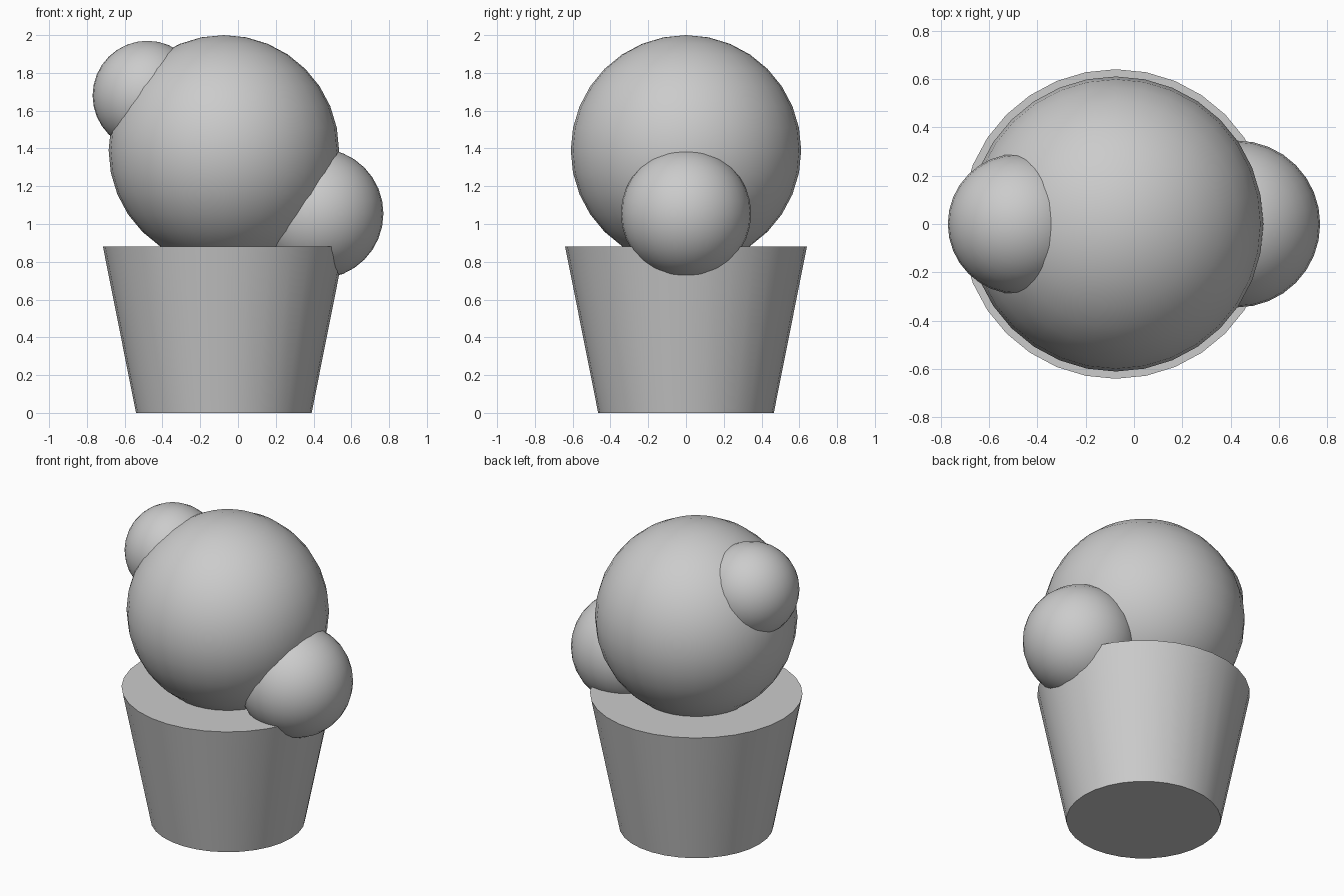
import bpy
import math

cube = bpy.data.objects.get("Cube")
if cube:
    bpy.data.objects.remove(cube, do_unlink=True)

GREY = (0.6, 0.6, 0.6, 1.0)
CENTRE_X = -0.075

grey = bpy.data.materials.new("plain grey")
grey.use_nodes = True
grey.diffuse_color = GREY
grey.node_tree.nodes["Principled BSDF"].inputs["Base Color"].default_value = GREY


def finish(name):
    """Name the new part, colour it and smooth its curved faces."""
    part = bpy.context.object
    part.name = part.data.name = name
    part.data.materials.append(grey)
    bpy.ops.object.shade_smooth_by_angle(angle=math.radians(30))


def ball(name, x, z, radius):
    bpy.ops.mesh.primitive_uv_sphere_add(
        segments=32, ring_count=16, radius=radius, location=(x, 0, z))
    finish(name)


# Tapered pot, closed at both ends
POT_HEIGHT = 0.88
bpy.ops.mesh.primitive_cone_add(
    vertices=32, radius1=0.465, radius2=0.64, depth=POT_HEIGHT,
    location=(CENTRE_X, 0, POT_HEIGHT / 2))
finish("pot")

# Large round body with two smaller offshoots
ball("main_ball", CENTRE_X, 1.39, 0.61)
ball("upper_right_ball", -0.48, 1.68, 0.29)
ball("lower_left_ball", 0.425, 1.055, 0.345)
